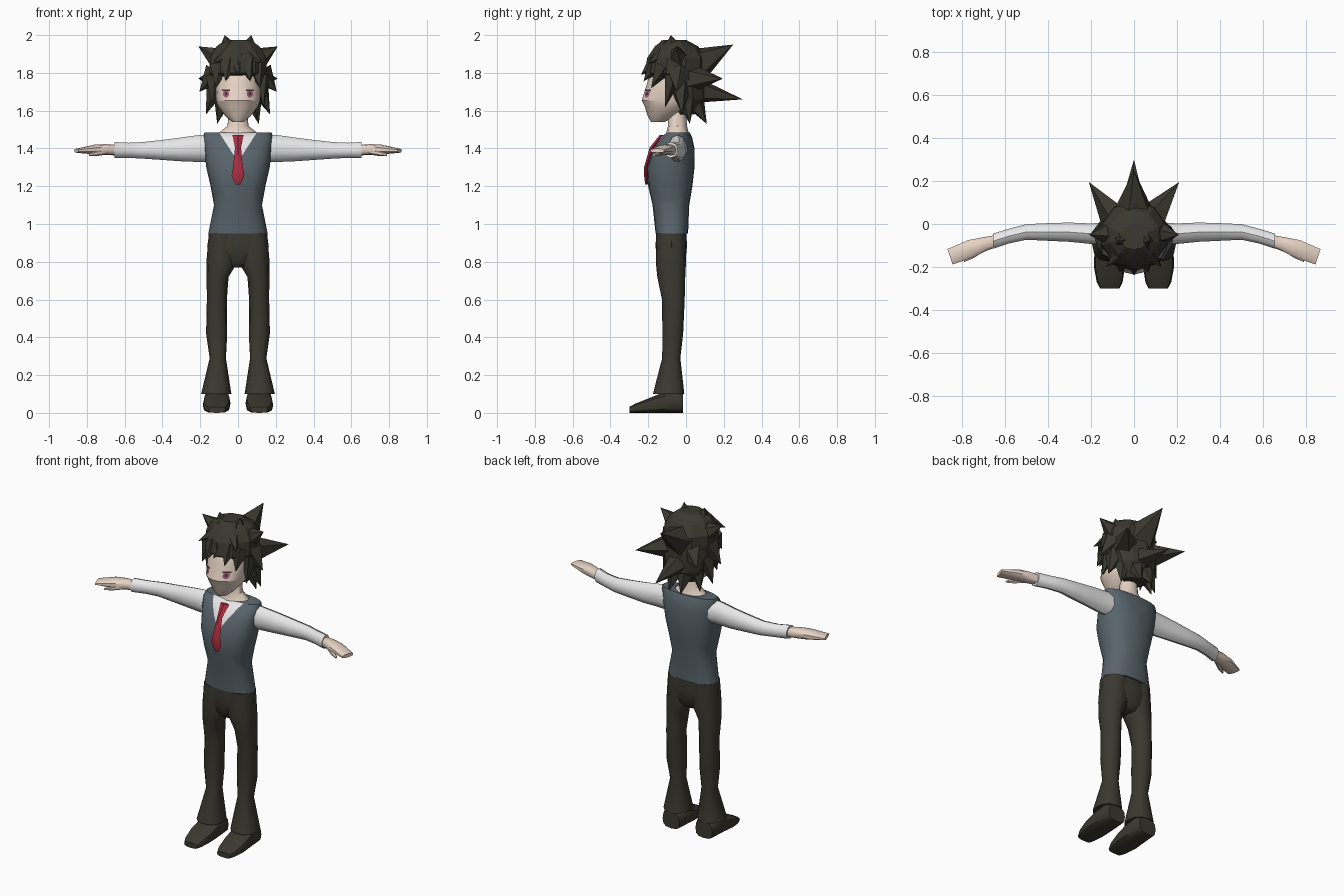
import bpy, bmesh, math
from mathutils import Vector
from mathutils.bvhtree import BVHTree

cube = bpy.data.objects.get("Cube")
if cube:
    bpy.data.objects.remove(cube)


def material(name, rgb):
    m = bpy.data.materials.new(name)
    m.use_nodes = True
    m.diffuse_color = (*rgb, 1)
    node = next(n for n in m.node_tree.nodes if n.type == 'BSDF_PRINCIPLED')
    node.inputs["Base Color"].default_value = (*rgb, 1)
    node.inputs["Roughness"].default_value = 0.9
    return m


CHARCOAL = material("charcoal", (0.042, 0.040, 0.029))
SLATE = material("slate", (0.10, 0.13, 0.15))
WHITE = material("white", (0.82, 0.82, 0.82))
SKIN = material("skin", (0.82, 0.67, 0.57))
RED = material("red", (0.42, 0.026, 0.05))
PINK = material("pink", (0.40, 0.10, 0.19))
DARK = material("dark_plum", (0.06, 0.03, 0.04))


def finish(name, bm, mats, angle=40):
    bmesh.ops.recalc_face_normals(bm, faces=bm.faces)
    mesh = bpy.data.meshes.new(name)
    bm.to_mesh(mesh)
    bm.free()
    for m in mats:
        mesh.materials.append(m)
    ob = bpy.data.objects.new(name, mesh)
    bpy.context.collection.objects.link(ob)
    bpy.ops.object.select_all(action='DESELECT')
    ob.select_set(True)
    bpy.context.view_layer.objects.active = ob
    bpy.ops.object.shade_smooth_by_angle(angle=math.radians(angle))
    return ob


def add_loft(bm, rings, axis='z', sides=12, power=2.0, side=1, shear=0):
    """Skin rounded cross-sections (x, y, z, radius, radius) along an axis."""
    loops = []
    for x, y, z, ru, rv in rings:
        loop = []
        for i in range(sides):
            a = 2 * math.pi * i / sides - math.pi / 2
            c, s = math.cos(a), math.sin(a)
            u = ru * math.copysign(abs(c) ** (2 / power), c)
            v = rv * math.copysign(abs(s) ** (2 / power), s)
            off = {'z': (u, v, 0), 'x': (shear * u, u, v), 'y': (u, 0, v)}[axis]
            p = Vector((x, y, z)) + Vector(off)
            loop.append(bm.verts.new((p.x * side, p.y, p.z)))
        loops.append(loop)
    for a, b in zip(loops, loops[1:]):
        for i in range(sides):
            j = (i + 1) % sides
            bm.faces.new((a[i], a[j], b[j], b[i]))
    bm.faces.new(loops[0])
    bm.faces.new(loops[-1])


def loft(name, rings, mat, angle=40, **kw):
    bm = bmesh.new()
    add_loft(bm, rings, **kw)
    return finish(name, bm, [mat], angle)


def pair(name, rings, mat, **kw):
    for label, side in (("left_", 1), ("right_", -1)):
        loft(label + name, rings, mat, side=side, **kw)


# Trousers and shoes
loft("trouser_hips", [(0, -.078, .97, .15, .08), (0, -.078, .88, .163, .083),
                      (0, -.078, .80, .14, .075), (0, -.078, .77, .06, .05)],
     CHARCOAL, power=2.4)
pair("trouser_leg", [(.08, -.078, .95, .075, .08), (.084, -.08, .80, .083, .08),
                     (.108, -.078, .72, .058, .074), (.112, -.067, .60, .053, .06),
                     (.113, -.07, .42, .056, .055), (.107, -.078, .29, .043, .048),
                     (.115, -.092, .10, .08, .083)], CHARCOAL, power=2.3)
pair("shoe", [(.112, -.015, .05, .058, .05), (.112, -.05, .06, .068, .06),
              (.112, -.13, .052, .072, .052), (.114, -.20, .038, .072, .038),
              (.113, -.27, .024, .06, .024), (.112, -.30, .016, .045, .016)],
     CHARCOAL, axis='y', power=3)

# Vest, with the shirt showing in a V cut into its front
bm = bmesh.new()
add_loft(bm, [(0, -.075, .95, .157, .086), (0, -.08, 1.1, .127, .097),
              (0, -.083, 1.2, .145, .117), (0, -.08, 1.3, .168, .125),
              (0, -.063, 1.4, .18, .108), (0, -.05, 1.46, .185, .082),
              (0, -.04, 1.485, .178, .06)], sides=20, power=2.4)
SLOPE, V_LOW = 0.65, 1.33
for s in (1, -1):
    bmesh.ops.bisect_plane(bm, geom=bm.verts[:] + bm.edges[:] + bm.faces[:],
                           plane_co=(0, 0, V_LOW), plane_no=(s, 0, -SLOPE))
for f in bm.faces:
    c = f.calc_center_median()
    if c.y < -.05 and abs(c.x) < SLOPE * (c.z - V_LOW):
        f.material_index = 1
finish("vest", bm, [SLATE, WHITE])

loft("tie", [(0, -.128, 1.47, .03, .012), (0, -.178, 1.405, .016, .014),
             (0, -.212, 1.30, .026, .010), (0, -.212, 1.255, .034, .010),
             (0, -.208, 1.21, .014, .008)], RED, sides=4)

# Sleeves and hands
pair("sleeve", [(.13, -.042, 1.40, .052, .072), (.2, -.045, 1.40, .05, .072),
                (.3, -.038, 1.395, .047, .063), (.4, -.037, 1.392, .043, .053),
                (.5, -.037, 1.39, .038, .044), (.58, -.056, 1.39, .036, .04),
                (.655, -.08, 1.392, .037, .042)], WHITE, axis='x', sides=10)
pair("hand", [(.63, -.075, 1.39, .025, .027), (.70, -.095, 1.394, .033, .029),
              (.76, -.115, 1.394, .041, .026), (.81, -.135, 1.391, .039, .018),
              (.855, -.152, 1.388, .037, .011)], SKIN,
     axis='x', sides=10, power=2.6, shear=.33)
pair("thumb", [(.69, -.11, 1.385, .015, .016), (.75, -.148, 1.373, .015, .014),
               (.79, -.17, 1.366, .008, .007)], SKIN, axis='x', sides=6)

# Neck and head
loft("neck", [(0, -.045, 1.46, .115, .068), (0, -.045, 1.488, .095, .058),
              (0, -.045, 1.52, .055, .05), (0, -.05, 1.62, .05, .048)], SKIN)
head = loft("head", [(0, -.15, 1.54, .03, .035), (0, -.128, 1.57, .066, .074),
                     (0, -.10, 1.62, .104, .118), (0, -.097, 1.655, .117, .138),
                     (0, -.085, 1.74, .122, .122), (0, -.075, 1.83, .11, .11),
                     (0, -.07, 1.90, .06, .06)], SKIN, angle=25, sides=16)

# Eyes: thin patches laid onto the face
bvh = BVHTree.FromPolygons([v.co for v in head.data.vertices],
                           [p.vertices[:] for p in head.data.polygons])


def eye_patch(name, mat, x, z, w, h, lift, sides):
    for label, s in (("left_", 1), ("right_", -1)):
        bm = bmesh.new()
        verts = []
        for i in range(sides):
            a = 2 * math.pi * (i + .5) / sides
            px, pz = s * (x + w * math.cos(a)), z + h * math.sin(a)
            hit = bvh.ray_cast(Vector((px, -1, pz)), Vector((0, 1, 0)))[0]
            verts.append(bm.verts.new((px, hit.y - lift, pz)))
        f = bm.faces.new(verts if s > 0 else verts[::-1])
        f.normal_update()
        ob = finish(label + name, bm, [mat])
        if ob.data.polygons[0].normal.y > 0:
            ob.data.flip_normals()


eye_patch("iris", PINK, .063, 1.69, .017, .021, .004, 8)
eye_patch("pupil", DARK, .063, 1.69, .007, .010, .006, 6)
eye_patch("eyelid", DARK, .064, 1.709, .03, .006, .006, 4)

# Hair: a faceted cap with pointed locks
bm = bmesh.new()
add_loft(bm, [(0, .0, 1.58, .07, .045), (0, .01, 1.66, .125, .095),
              (0, -.005, 1.74, .148, .115), (0, -.055, 1.80, .16, .165),
              (0, -.05, 1.88, .155, .155), (0, -.05, 1.94, .12, .115),
              (0, -.06, 1.975, .07, .06)], sides=10)


def lock(base, tip, radius):
    for s in ((1, -1) if tip[0] else (1,)):
        a = Vector((base[0] * s, base[1], base[2]))
        b = Vector((tip[0] * s, tip[1], tip[2]))
        turn = (b - a).to_track_quat('Z', 'Y')
        ring = [bm.verts.new(a + turn @ Vector((radius * math.cos(t), radius * math.sin(t), 0)))
                for t in (2 * math.pi * i / 5 for i in range(5))]
        point = bm.verts.new(b)
        bm.faces.new(ring)
        for i in range(5):
            bm.faces.new((ring[i], ring[(i + 1) % 5], point))


# Back and side locks
lock((0, .05, 1.84), (0, .25, 1.95), .10)
lock((0, .04, 1.71), (0, .30, 1.66), .075)
lock((.08, .02, 1.77), (.21, .195, 1.77), .08)
lock((.08, -.04, 1.86), (.21, -.05, 1.94), .08)
lock((.12, -.04, 1.80), (.205, -.05, 1.70), .07)
lock((.11, -.03, 1.73), (.17, -.02, 1.58), .06)
lock((.08, .0, 1.66), (.11, .02, 1.53), .05)
lock((.03, .04, 1.66), (.04, .11, 1.53), .06)
# Crown and fringe locks
lock((.05, -.07, 1.91), (.07, -.08, 2.0), .07)
lock((.03, -.10, 1.92), (.13, -.2, 1.85), .06)
lock((0, -.15, 1.86), (0, -.238, 1.79), .06)
lock((.05, -.15, 1.85), (.065, -.225, 1.755), .055)
lock((.10, -.12, 1.83), (.115, -.185, 1.72), .055)
lock((.125, -.07, 1.78), (.135, -.11, 1.62), .05)
finish("hair", bm, [CHARCOAL], 20)
